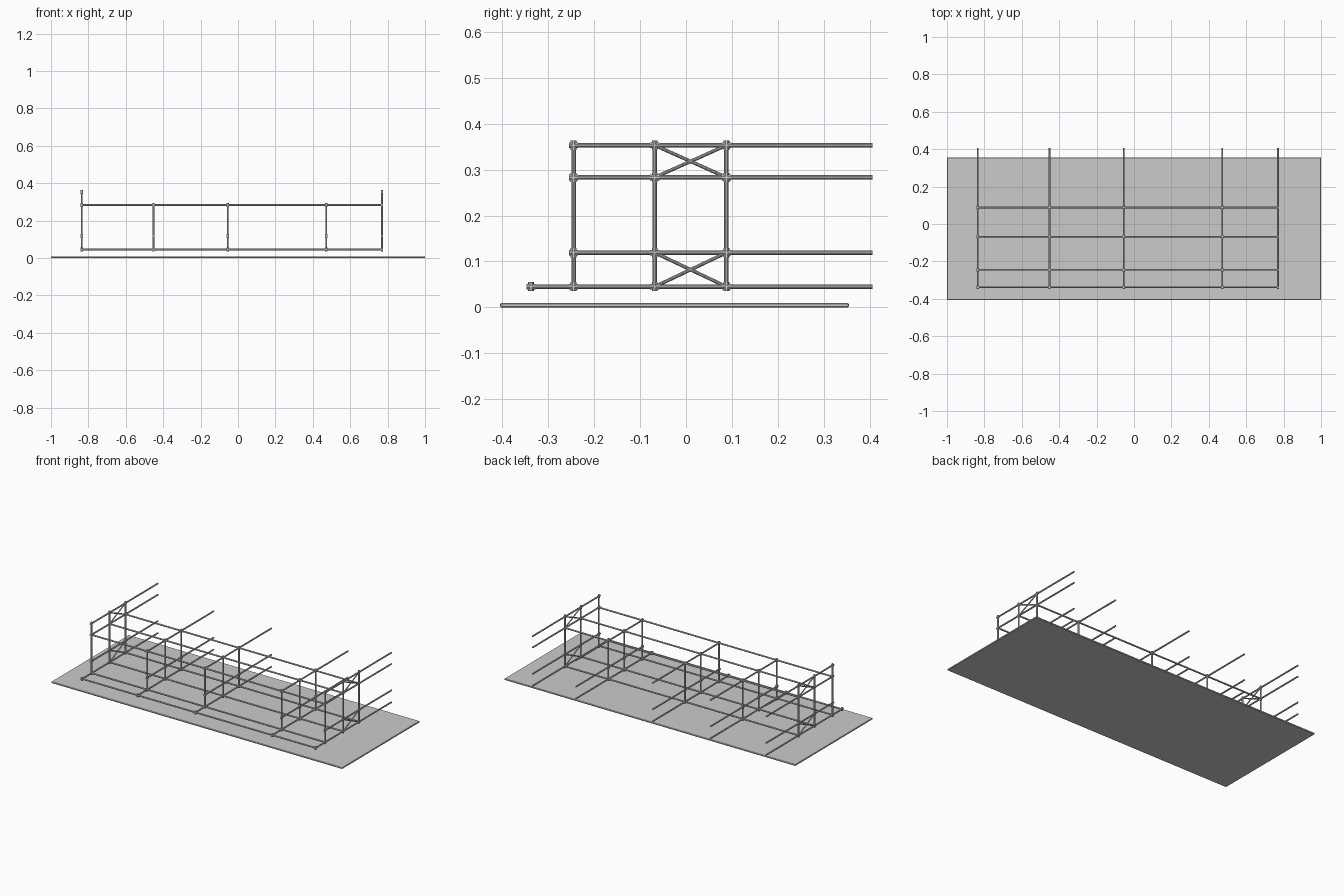
import bpy, bmesh
from mathutils import Vector

cube = bpy.data.objects.get("Cube")
if cube:
    bpy.data.objects.remove(cube, do_unlink=True)

grey = bpy.data.materials.new("steel_grey")
grey.use_nodes = True
colour = (0.6, 0.6, 0.6, 1)
grey.diffuse_color = colour
grey.node_tree.nodes["Principled BSDF"].inputs["Base Color"].default_value = colour

FRAMES = [-0.835, -0.452, -0.055, 0.472, 0.77]
ENDS = [FRAMES[0], FRAMES[-1]]
ROWS = [-0.245, -0.068, 0.088]
FRONT, BACK = -0.338, 0.406
LOW, SILL, RAIL, TOP = 0.045, 0.119, 0.283, 0.353
R, OVER = 0.0048, 0.01


def rod(bm, a, b, r=R):
    """Add a round bar between two points."""
    a, b = Vector(a), Vector(b)
    d = b - a
    mat = d.to_track_quat("Z", "Y").to_matrix().to_4x4()
    mat.translation = (a + b) / 2
    bmesh.ops.create_cone(bm, cap_ends=True, segments=10, radius1=r,
                          radius2=r, depth=d.length, matrix=mat)


def finish(name, bm, smooth=True):
    mesh = bpy.data.meshes.new(name)
    bm.to_mesh(mesh)
    bm.free()
    ob = bpy.data.objects.new(name, mesh)
    bpy.context.collection.objects.link(ob)
    mesh.materials.append(grey)
    if smooth:
        bpy.ops.object.select_all(action="DESELECT")
        ob.select_set(True)
        bpy.context.view_layer.objects.active = ob
        bpy.ops.object.shade_smooth_by_angle()
    return ob


# Base plate
bm = bmesh.new()
bmesh.ops.create_cube(bm, size=1)
for v in bm.verts:
    v.co = (v.co.x * 2, v.co.y * 0.76 - 0.025, (v.co.z + 0.5) * 0.009)
plate = finish("base_plate", bm, False)
bevel = plate.modifiers.new("edge", "BEVEL")
bevel.width = 0.002

# Uprights: tall in the end frames, up to the rail in the middle ones
bm = bmesh.new()
for x in FRAMES:
    top = TOP if x in ENDS else RAIL
    for y in ROWS:
        rod(bm, (x, y, LOW - OVER), (x, y, top + OVER))
finish("uprights", bm)

# Long rails running the full length
bm = bmesh.new()
for y, z in [(FRONT, LOW)] + [(y, z) for y in ROWS for z in (LOW, RAIL)]:
    rod(bm, (ENDS[0] - OVER / 2, y, z), (ENDS[1] + OVER / 2, y, z))
finish("long_rails", bm)

# Cross bars running to the back
bm = bmesh.new()
for x in FRAMES:
    rod(bm, (x, FRONT - OVER, LOW), (x, BACK, LOW))
    for z in (SILL, RAIL, TOP) if x in ENDS else (SILL, RAIL):
        rod(bm, (x, ROWS[0] - OVER, z), (x, BACK, z))
finish("cross_bars", bm)

# Diagonal braces in both end frames
bm = bmesh.new()
for x in ENDS:
    for lo, hi in ((LOW, SILL), (RAIL, TOP)):
        rod(bm, (x, ROWS[1], lo), (x, ROWS[2], hi), 0.0038)
        rod(bm, (x, ROWS[1], hi), (x, ROWS[2], lo), 0.0038)
finish("end_braces", bm)

# Sleeve couplings at every joint
bm = bmesh.new()
for x in FRAMES:
    heights = (LOW, SILL, RAIL, TOP) if x in ENDS else (LOW, SILL, RAIL)
    joints = [(FRONT, LOW)] + [(y, z) for y in ROWS for z in heights]
    for y, z in joints:
        c = Vector((x, y, z))
        for axis in ((0, 1, 0), (0, 0, 1)):
            half = Vector(axis) * OVER
            rod(bm, c - half, c + half, 0.0063)
finish("couplings", bm)
